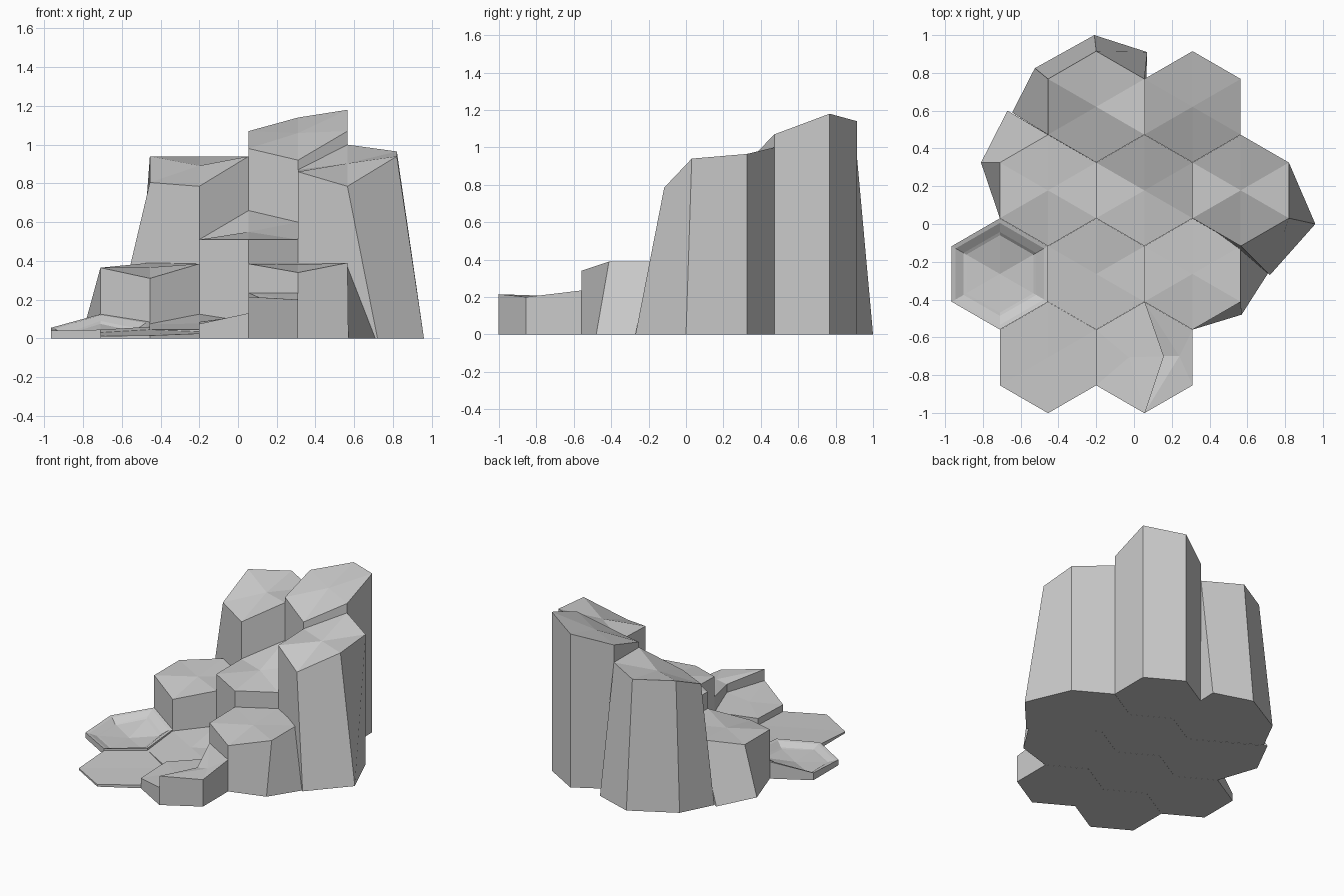
import bpy, bmesh
from math import cos, sin, radians

if "Cube" in bpy.data.objects:
    bpy.data.objects.remove(bpy.data.objects["Cube"])

R = 0.2945   # hexagon circumradius
W, H = 0.51, 0.4425   # column and row spacing


def hexagon(cx, cy, r=R):
    # corner order: right-back, back, left-back, left-front, front, right-front
    return [(cx + r * cos(radians(30 + 60 * k)), cy + r * sin(radians(30 + 60 * k))) for k in range(6)]


def build(name, rings, centre=None):
    """Skin a stack of rings, cap the bottom, close the top with a fan or face."""
    bm = bmesh.new()
    loops = [[bm.verts.new(p) for p in ring] for ring in rings]
    n = len(loops[0])
    for a, b in zip(loops, loops[1:]):
        for i in range(n):
            j = (i + 1) % n
            bm.faces.new((a[i], a[j], b[j], b[i]))
    bm.faces.new(loops[0][::-1])
    top = loops[-1]
    if centre:
        c = bm.verts.new(centre)
        for i in range(n):
            bm.faces.new((top[i], top[(i + 1) % n], c))
    else:
        bm.faces.new(top)
    bmesh.ops.recalc_face_normals(bm, faces=bm.faces)
    me = bpy.data.meshes.new(name)
    bm.to_mesh(me)
    bm.free()
    ob = bpy.data.objects.new(name, me)
    bpy.context.collection.objects.link(ob)
    return ob


def column(name, cx, cy, tops, flare={}):
    pts = hexagon(cx, cy)
    base = [(*flare.get(k, p), 0) for k, p in enumerate(pts)]
    top = [(*p, z) for p, z in zip(pts, tops)]
    return build(name, [base, top], (cx, cy, sum(tops) / 6))


X, Y = 0.055, 0.178   # reference column

# Tall columns at the back
column("back_left_column", X - W / 2, Y + H, (.94, .94, .94, .805, .785, .94),
       {0: (.07, .91), 1: (-.21, 1.0), 2: (-.525, .825), 3: (-.645, .59)})
column("back_right_column", X + W / 2, Y + H, (1.18, 1.14, 1.07, .98, .92, 1.07))

# Middle row
column("middle_left_column", X - W, Y, (.385, .39, .365, .365, .31, .385),
       {1: (-.67, .60), 2: (-.81, .325)})
column("middle_column", X, Y, (.60, .66, .51, .51, .51, .51))
column("middle_right_column", X + W, Y, (.965, 1.0, .87, .86, .785, .94),
       {4: (.72, -.27), 5: (.96, 0.0)})

# Low row
column("low_step", X - W / 2, Y - H, (.085, .125, .075, .045, .045, .08))
column("low_right_column", X + W / 2, Y - H, (.39, .39, .39, .385, .34, .39),
       {0: (.71, -.26), 5: (.57, -.48)})

# Hollow basin: raised rim, sloping lip and bowl
bx, by = X - 1.5 * W, Y - H
rim = (.085, .125, .055, .04, .045, .06)
lower = lambda r, d: [(*p, max(.02, z - d)) for p, z in zip(hexagon(bx, by, r), rim)]
build("basin", [[(*p, 0) for p in hexagon(bx, by)], lower(R, 0), lower(.27, .005),
                lower(.222, .035), lower(.205, .05)], (bx, by, .012))

# Front slab
column("front_left_slab", X - W, Y - 2 * H, (.035, .045, .03, .012, .015, .025))

# Split front column: low left piece and raised right piece
h = hexagon(X, Y - 2 * H)
notch = (.155, -.70)
for name, corners, zs in (
        ("front_split_low", [h[1], h[2], h[3], h[4], notch], (.12, .085, .075, .13, .13)),
        ("front_split_raised", [h[4], h[5], h[0], h[1], notch], (.215, .20, .235, .235, .19))):
    mid = (sum(p[0] for p in corners) / 5, sum(p[1] for p in corners) / 5, sum(zs) / 5)
    if name.endswith("raised"):
        mid = (.24, -.70, .205)
    build(name, [[(*p, 0) for p in corners], [(*p, z) for p, z in zip(corners, zs)]], mid)
